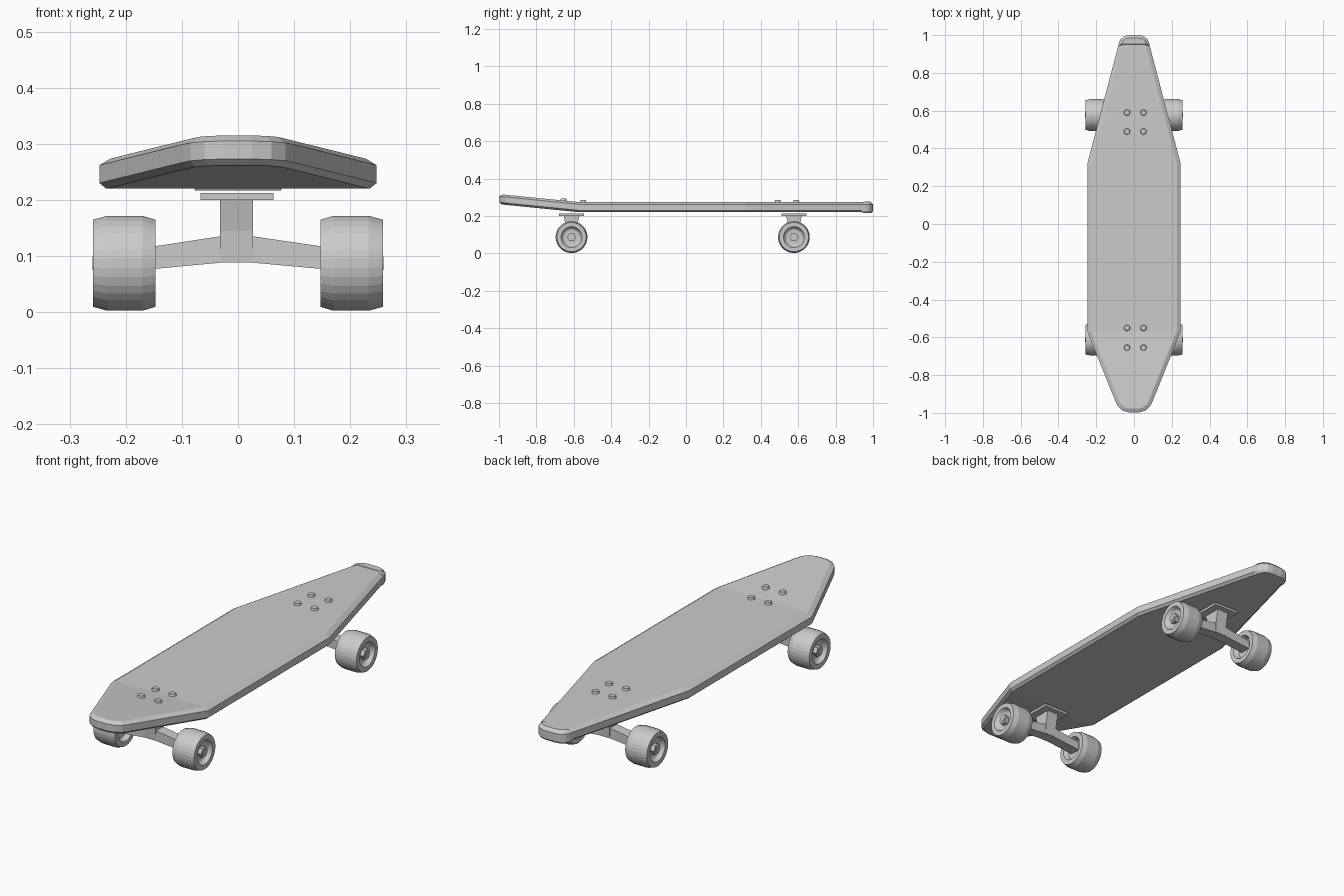
import bpy, bmesh, math
from mathutils import Vector, Matrix

if "Cube" in bpy.data.objects:
    bpy.data.objects.remove(bpy.data.objects["Cube"])

BEND = -0.57


def finish(name, bm, smooth=False):
    bmesh.ops.recalc_face_normals(bm, faces=bm.faces[:])
    me = bpy.data.meshes.new(name)
    bm.to_mesh(me)
    bm.free()
    ob = bpy.data.objects.new(name, me)
    bpy.context.collection.objects.link(ob)
    return ob


def lift(y):
    return max(0.0, BEND - y) * 0.1


def inset(pts, d):
    # mitred inward offset of a counter-clockwise outline
    out = []
    for i, p in enumerate(pts):
        a = (p - pts[i - 1]).normalized()
        b = (pts[(i + 1) % len(pts)] - p).normalized()
        na, nb = Vector((-a.y, a.x)), Vector((-b.y, b.x))
        m = (na + nb).normalized()
        out.append(p + m * d / max(m.dot(na), 0.5))
    return out


def loft(bm, rings):
    # stack closed rings and cap both ends
    vs = [[bm.verts.new(p) for p in r] for r in rings]
    n = len(vs[0])
    for a, b in zip(vs, vs[1:]):
        for i in range(n):
            bm.faces.new((a[i], a[(i + 1) % n], b[(i + 1) % n], b[i]))
    bm.faces.new(vs[0][::-1])
    bm.faces.new(vs[-1])


def slab(name, half, levels):
    # chamfered board from a right-hand half outline running front to back
    pts = [Vector(p) for p in half] + [Vector((-x, y)) for x, y in reversed(half)]
    bm = bmesh.new()
    loft(bm, [[(p.x, p.y, z) for p in inset(pts, d)] for d, z in levels])
    bmesh.ops.bisect_plane(bm, geom=bm.verts[:] + bm.edges[:] + bm.faces[:], dist=0.002,
                           plane_co=(0, BEND, 0), plane_no=(0, 1, 0))
    for v in bm.verts:
        v.co.z += lift(v.co.y)
    return finish(name, bm)


def cylinder(name, r1, r2, depth, matrix, seg):
    bm = bmesh.new()
    bmesh.ops.create_cone(bm, cap_ends=True, segments=seg, radius1=r1, radius2=r2,
                          depth=depth, matrix=matrix)
    return finish(name, bm)


# deck with raised front end, and the cap on the back end
slab("deck", [(0.025, -0.998), (0.06, -0.988), (0.085, -0.966), (0.1, -0.935), (0.247, -0.57),
              (0.247, 0.32), (0.083, 0.945), (0.06, 0.975), (0.03, 0.985)],
     [(0.012, 0.22), (0, 0.23), (0, 0.262), (0.02, 0.274)])
slab("end_cap", [(0.07, 0.938), (0.083, 0.938), (0.08, 0.96), (0.07, 0.98), (0.05, 0.995), (0.025, 1.0)],
     [(0.006, 0.217), (0, 0.227), (0, 0.262), (0.015, 0.276)])

WHEEL = [(0.238, 0.001), (0.238, 0.038), (0.242, 0.046), (0.258, 0.056), (0.258, 0.078),
         (0.233, 0.085), (0.17, 0.085), (0.147, 0.078), (0.147, 0.056), (0.168, 0.045), (0.168, 0.001)]
AXLE_Z = 0.087
TURN_X = Matrix.Rotation(math.pi / 2, 4, 'Y')


def truck(name, cy):
    # base plate
    bm = bmesh.new()
    bmesh.ops.create_cube(bm, size=1, matrix=Matrix.Translation((-0.002, cy, 0.206))
                          @ Matrix.Diagonal((0.13, 0.135, 0.012, 1)))
    finish(name + "_base_plate", bm)
    # tapered stem
    bm = bmesh.new()
    loft(bm, [[(sx * 0.0295 - 0.0025, cy + sy * w, z) for sx, sy in ((-1, -1), (1, -1), (1, 1), (-1, 1))]
              for w, z in ((0.026, 0.09), (0.03, 0.145), (0.042, 0.201))])
    finish(name + "_stem", bm)
    # hanger arms
    bm = bmesh.new()
    prof = [(-0.17, 0.075), (-0.032, 0.088), (0.027, 0.088), (0.17, 0.075),
            (0.17, 0.114), (0.027, 0.135), (-0.032, 0.135), (-0.17, 0.114)]
    loft(bm, [[(x, cy + s * 0.025, z) for x, z in prof] for s in (-1, 1)])
    finish(name + "_hanger", bm)
    for side, s in (("left", -1), ("right", 1)):
        # lathed wheel
        bm = bmesh.new()
        n = 32
        loft(bm, [[(s * x, cy + r * math.cos(2 * math.pi * (i + 0.5) / n),
                    AXLE_Z + r * math.sin(2 * math.pi * (i + 0.5) / n)) for i in range(n)]
                  for x, r in WHEEL])
        finish(f"{name}_{side}_wheel", bm)
        # axle nut and axle tip
        cylinder(f"{name}_{side}_nut", 0.024, 0.024, 0.02,
                 Matrix.Translation((s * 0.246, cy, AXLE_Z)) @ TURN_X, 6)
        cylinder(f"{name}_{side}_axle", 0.012, 0.012, 0.05,
                 Matrix.Translation((s * 0.234, cy, AXLE_Z)) @ TURN_X, 12)


truck("front_truck", -0.612)
truck("back_truck", 0.577)

# deck bolts
for name, ys in (("front", (-0.655, -0.55)), ("back", (0.49, 0.59))):
    for i, y in enumerate(ys):
        for side, x in (("left", -0.037), ("right", 0.05)):
            cylinder(f"{name}_bolt_{side}_{i + 1}", 0.018, 0.014, 0.016,
                     Matrix.Translation((x, y, 0.276 + lift(y))), 12)
